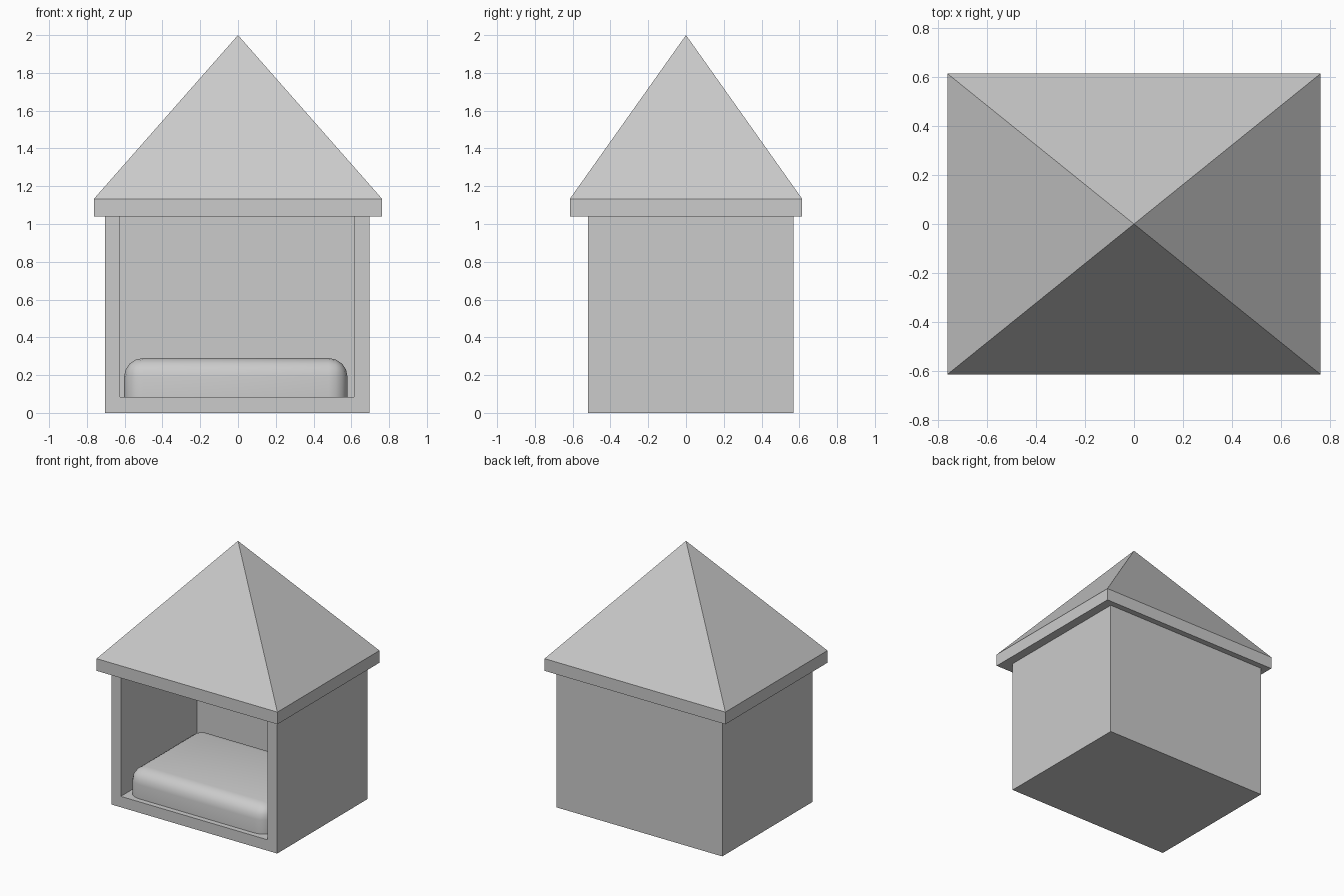
import bpy, bmesh, math

if "Cube" in bpy.data.objects:
    bpy.data.objects.remove(bpy.data.objects["Cube"])


def box(name, lo, hi):
    """Axis-aligned box between two corners."""
    bm = bmesh.new()
    bmesh.ops.create_cube(bm, size=1)
    for v in bm.verts:
        v.co = [(a + b) / 2 + c * (b - a) for a, b, c in zip(lo, hi, v.co)]
    me = bpy.data.meshes.new(name)
    bm.to_mesh(me)
    bm.free()
    ob = bpy.data.objects.new(name, me)
    bpy.context.collection.objects.link(ob)
    return ob


def activate(ob):
    bpy.ops.object.select_all(action='DESELECT')
    ob.select_set(True)
    bpy.context.view_layer.objects.active = ob


# House body, hollowed from the front and up to the roof
body = box("house_body", (-0.705, -0.52, 0), (0.695, 0.57, 1.04))
cutter = box("room_cutter", (-0.625, -0.7, 0.083), (0.615, 0.40, 1.2))
cutter.hide_render = True
cut = body.modifiers.new("room", 'BOOLEAN')
cut.operation = 'DIFFERENCE'
cut.solver = 'EXACT'
cut.object = cutter
activate(body)
bpy.ops.object.modifier_apply(modifier=cut.name)
bpy.data.objects.remove(cutter)

# Roof: eave slab with its top face pulled up to a central peak
roof = box("roof", (-0.763, -0.615, 1.04), (0.763, 0.615, 1.133))
bm = bmesh.new()
bm.from_mesh(roof.data)
top = max(bm.faces, key=lambda f: f.calc_center_median().z)
peak = bmesh.ops.poke(bm, faces=[top])["verts"][0]
peak.co = (0, 0, 2)
bm.to_mesh(roof.data)
bm.free()

# Cushion: top and upright edges rounded, flat base on the floor
cushion = box("cushion", (-0.603, -0.48, 0.083), (0.58, 0.38, 0.29))
bm = bmesh.new()
bm.from_mesh(cushion.data)
edges = [e for e in bm.edges if any(v.co.z > 0.2 for v in e.verts)]
bmesh.ops.bevel(bm, geom=edges, offset=0.1, offset_type='OFFSET', segments=4,
                profile=0.5, affect='EDGES', clamp_overlap=True)
bm.to_mesh(cushion.data)
bm.free()
activate(cushion)
bpy.ops.object.shade_smooth_by_angle(angle=math.radians(40))
